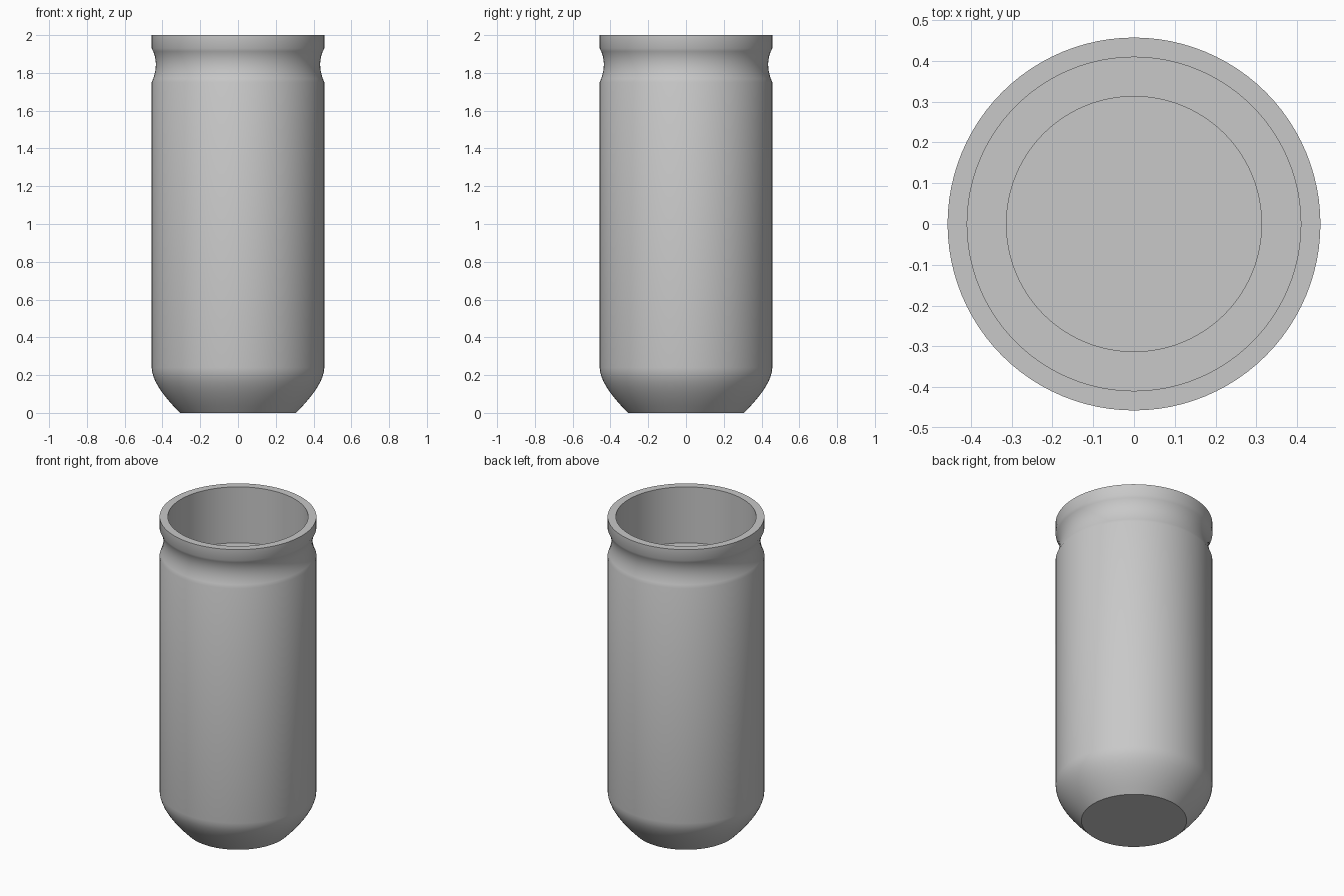
import bpy, bmesh, math
from mathutils import Vector

cube = bpy.data.objects.get("Cube")
if cube:
    bpy.data.objects.remove(cube, do_unlink=True)

grey = bpy.data.materials.new("plain grey")
grey.use_nodes = True
colour = (0.58, 0.58, 0.58, 1)
grey.diffuse_color = colour
grey.node_tree.nodes["Principled BSDF"].inputs["Base Color"].default_value = colour


def bezier(a, b, c, steps):
    """Quadratic curve from a to c, steered by b, without its last point."""
    a, b, c = Vector(a), Vector(b), Vector(c)
    return [tuple(a.lerp(b, t).lerp(b.lerp(c, t), t))
            for t in (i / steps for i in range(steps))]


def lathe(name, profile, segments=96):
    """Spin a closed (radius, height) profile around the z axis."""
    bm = bmesh.new()
    verts = [bm.verts.new((r, 0, z)) for r, z in profile]
    edges = [bm.edges.new(pair) for pair in zip(verts, verts[1:])]
    bmesh.ops.spin(bm, geom=verts + edges, cent=(0, 0, 0), axis=(0, 0, 1),
                   angle=math.tau, steps=segments)
    bmesh.ops.remove_doubles(bm, verts=bm.verts, dist=0.0001)
    bmesh.ops.recalc_face_normals(bm, faces=bm.faces)
    mesh = bpy.data.meshes.new(name)
    bm.to_mesh(mesh)
    bm.free()
    mesh.materials.append(grey)
    obj = bpy.data.objects.new(name, mesh)
    bpy.context.collection.objects.link(obj)
    bpy.ops.object.select_all(action="DESELECT")
    obj.select_set(True)
    bpy.context.view_layer.objects.active = obj
    bpy.ops.object.shade_smooth_by_angle(angle=math.radians(35))
    return obj


radius, bore, plug = 0.457, 0.409, 0.314
floor, plug_top = 1.64, 1.665

# Flat base and rounded shoulder
profile = [(0, 0)]
profile += bezier((0.307, 0), (radius, 0.15), (radius, 0.24), 8)
profile += [(radius, 0.24)]
# Straight wall, waisted groove and collar
profile += bezier((radius, 1.75), (0.413, 1.85), (radius, 1.93), 10)
profile += [(radius, 1.93), (radius, 2)]
# Rim, bore, floor and raised centre disc
profile += [(bore, 2), (bore, floor), (plug, floor),
            (plug, plug_top), (0, plug_top)]

lathe("canister_body", profile)
